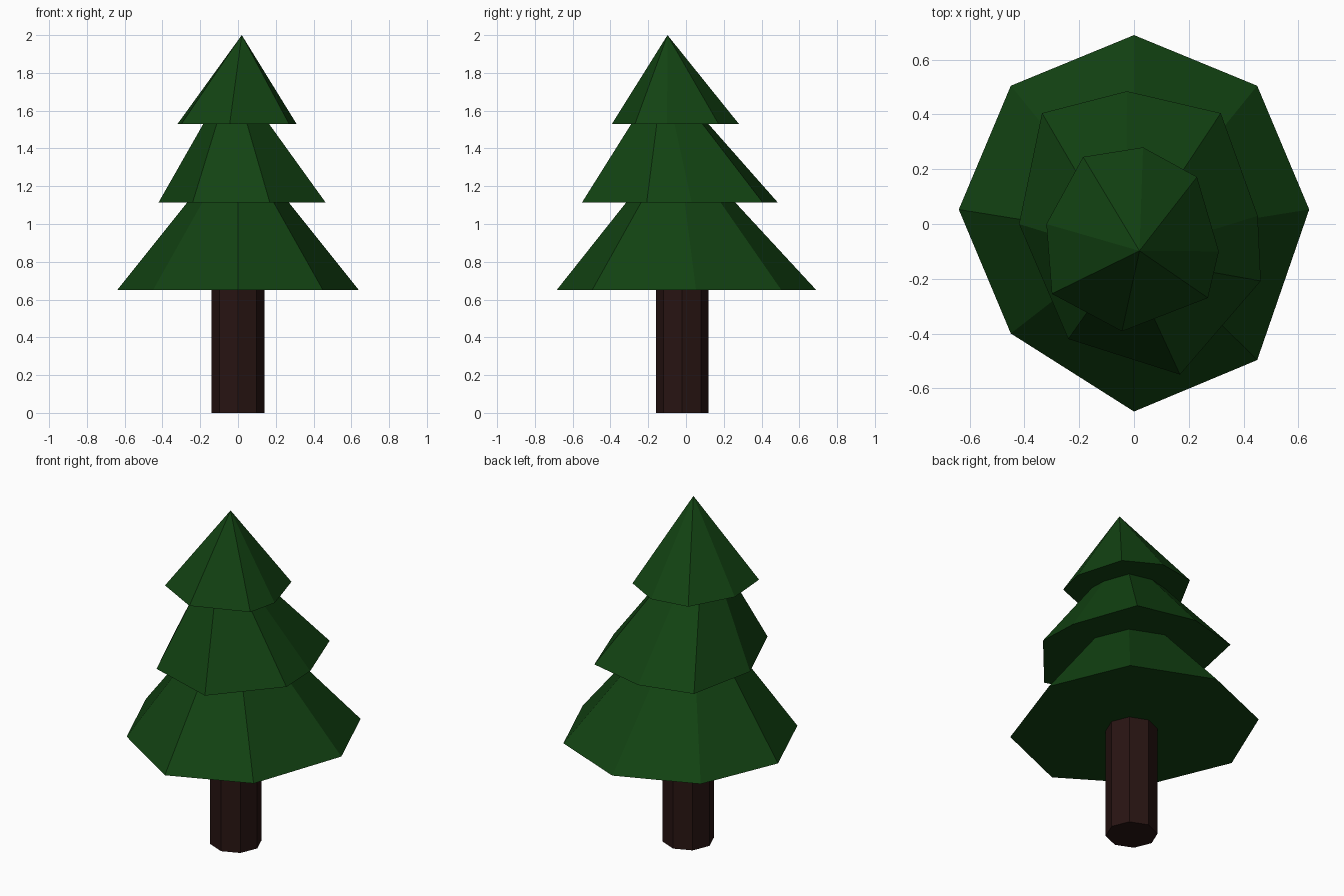
import bpy, bmesh, math

if "Cube" in bpy.data.objects:
    bpy.data.objects.remove(bpy.data.objects["Cube"])


def material(name, rgb):
    m = bpy.data.materials.new(name)
    m.diffuse_color = (*rgb, 1.0)
    m.use_nodes = True
    m.node_tree.nodes["Principled BSDF"].inputs["Base Color"].default_value = m.diffuse_color
    return m


def make_object(name, bm, mat):
    bmesh.ops.recalc_face_normals(bm, faces=bm.faces[:])
    mesh = bpy.data.meshes.new(name)
    bm.to_mesh(mesh)
    bm.free()
    mesh.materials.append(mat)
    obj = bpy.data.objects.new(name, mesh)
    bpy.context.collection.objects.link(obj)
    return obj


def foliage_tier(name, rim, base_z, apex, mat):
    """Closed, slightly irregular eight-sided cone."""
    bm = bmesh.new()
    ring = [bm.verts.new((x, y, base_z)) for x, y in rim]
    tip = bm.verts.new(apex)
    bm.faces.new(ring)
    for a, b in zip(ring, ring[1:] + ring[:1]):
        bm.faces.new((a, b, tip))
    return make_object(name, bm, mat)


bark = material("bark", (0.021, 0.007, 0.006))
needles = material("needles", (0.006, 0.055, 0.006))

# Trunk: octagonal column
bm = bmesh.new()
bmesh.ops.create_cone(bm, cap_ends=True, segments=8, radius1=0.14, radius2=0.14, depth=0.65)
bmesh.ops.translate(bm, verts=bm.verts[:], vec=(0, -0.02, 0.325))
make_object("trunk", bm, bark)

# Foliage: three stacked cones, rims listed clockwise from the back
foliage_tier("lower_foliage",
             [(0, 0.69), (0.45, 0.505), (0.64, 0.053), (0.45, -0.497),
              (0, -0.685), (-0.45, -0.40), (-0.64, 0.053), (-0.45, 0.505)],
             0.65, (0, -0.05, 1.45), needles)
foliage_tier("middle_foliage",
             [(-0.026, 0.485), (0.317, 0.405), (0.452, 0.03), (0.463, -0.208),
              (0.168, -0.55), (-0.24, -0.42), (-0.42, 0.0), (-0.336, 0.405)],
             1.115, (-0.03, -0.12, 1.80), needles)
foliage_tier("upper_foliage",
             [(0.033, 0.28), (0.23, 0.172), (0.31, -0.10), (0.27, -0.27),
              (-0.044, -0.392), (-0.30, -0.255), (-0.32, 0.0), (-0.186, 0.245)],
             1.53, (0.02, -0.098, 2.0), needles)
